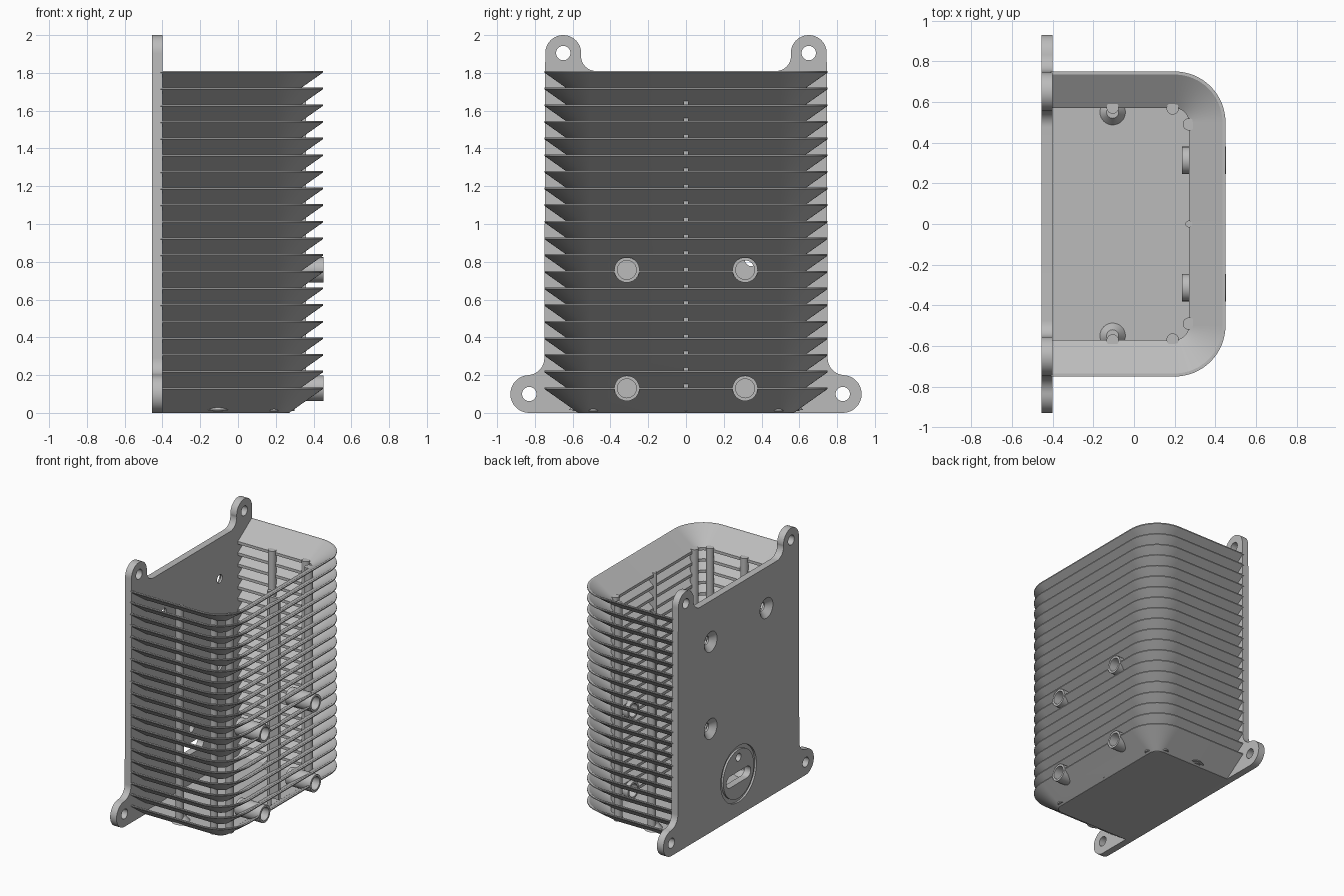
import bpy, bmesh
from math import sin, cos, pi, radians
from mathutils import Matrix, Vector

if "Cube" in bpy.data.objects:
    bpy.data.objects.remove(bpy.data.objects["Cube"])

grey = bpy.data.materials.new("plain grey")
grey.use_nodes = True
COLOUR = (0.5, 0.5, 0.5, 1)
grey.diffuse_color = COLOUR
grey.node_tree.nodes["Principled BSDF"].inputs["Base Color"].default_value = COLOUR

PLATE_BACK, PLATE_FRONT = -0.455, -0.40
TOP, FIRST, FINS = 1.81, 0.135, 20
PITCH = (TOP - FIRST) / (FINS - 1)
RADIUS = 0.25


def finish(bm, name):
    bmesh.ops.recalc_face_normals(bm, faces=bm.faces)
    mesh = bpy.data.meshes.new(name)
    bm.to_mesh(mesh)
    bm.free()
    obj = bpy.data.objects.new(name, mesh)
    mesh.materials.append(grey)
    bpy.context.collection.objects.link(obj)
    return obj


def cylinder(name, start, axis, length, r1, r2=None, sides=32):
    bm = bmesh.new()
    axis = Vector(axis)
    place = Matrix.Translation(Vector(start) + axis * length / 2)
    turn = Vector((0, 0, 1)).rotation_difference(axis).to_matrix().to_4x4()
    bmesh.ops.create_cone(bm, cap_ends=True, segments=sides, radius1=r1,
                          radius2=r1 if r2 is None else r2, depth=length, matrix=place @ turn)
    return finish(bm, name)


def prism(name, points, direction):
    bm = bmesh.new()
    face = bm.faces.new([bm.verts.new(p) for p in points])
    out = bmesh.ops.extrude_face_region(bm, geom=[face])["geom"]
    bmesh.ops.translate(bm, vec=direction, verts=[v for v in out if isinstance(v, bmesh.types.BMVert)])
    return finish(bm, name)


def arc(cy, cz, r, a0, a1, n=12):
    angles = [radians(a0 + (a1 - a0) * i / n) for i in range(n + 1)]
    return [(cy + r * cos(a), cz + r * sin(a)) for a in angles]


def cut(target, cutter, keep=False):
    mod = target.modifiers.new("cut", 'BOOLEAN')
    mod.operation, mod.solver, mod.object = 'DIFFERENCE', 'EXACT', cutter
    bpy.context.view_layer.objects.active = target
    bpy.ops.object.modifier_apply(modifier=mod.name)
    if not keep:
        bpy.data.objects.remove(cutter)


# U-shaped path shared by fins and floor: arc centre and outward angle
path = [(PLATE_FRONT - 0.01, -0.5, -pi / 2)]
for side in (-1, 1):
    for i in range(17):
        step = i / 16 if side > 0 else i / 16 - 1
        path.append((0.2, side * 0.5, step * pi / 2))
path.append((PLATE_FRONT - 0.01, 0.5, pi / 2))


def on_path(inset):
    r = RADIUS - inset
    return [(cx + r * cos(a), cy + r * sin(a)) for cx, cy, a in path]


# Mounting plate with four ears
half = [(0, TOP)] + arc(0.476, 1.89, 0.08, -90, 5) + arc(0.65, 1.905, 0.095, 184, 0, 24)
half += arc(0.84, 0.29, 0.09, 180, 267) + arc(0.83, 0.1, 0.1, 87, -90, 20) + [(0, 0)]
outline = half + [(-y, z) for y, z in reversed(half[1:-1])]
plate = prism("mounting_plate", [(PLATE_BACK, y, z) for y, z in outline],
              (PLATE_FRONT - PLATE_BACK, 0, 0))
for side in (-1, 1):
    for y, z in ((0.65, 1.905), (0.83, 0.1)):
        cut(plate, cylinder("ear_hole", (-0.5, side * y, z), (1, 0, 0), 0.2, 0.038))

# Countersunk screw holes
for y, z in ((-0.345, 1.49), (0.345, 1.49), (0.345, 0.81)):
    cut(plate, cylinder("screw_hole", (-0.5, y, z), (1, 0, 0), 0.2, 0.033))
    cut(plate, cylinder("countersink", (-0.46, y, z), (1, 0, 0), 0.045, 0.085, 0.033))

# Round port with groove, slot and small hole
groove = cylinder("groove", (-0.475, 0, 0.325), (1, 0, 0), 0.035, 0.22, sides=48)
cut(groove, cylinder("groove_core", (-0.5, 0, 0.325), (1, 0, 0), 0.2, 0.19, sides=48))
cut(plate, groove)
slot = arc(0.105, 0.3, 0.045, -90, 90) + arc(-0.105, 0.3, 0.045, 90, 270)
cut(plate, prism("slot", [(-0.5, y, z) for y, z in slot], (0.2, 0, 0)))
cut(plate, cylinder("port_hole", (-0.5, 0, 0.455), (1, 0, 0), 0.2, 0.03))

# Sloping louvre fins: (inset, height below rim)
section = [(0, 0), (0, -0.008), (0.18, -FIRST), (0.18, 0.022 - FIRST), (0.015, 0)]
bm = bmesh.new()
for k in range(FINS):
    z0 = FIRST + k * PITCH
    lines = [[bm.verts.new((x, y, z0 + h)) for x, y in on_path(d)] for d, h in section]
    for a, b in zip(lines, lines[1:] + lines[:1]):
        for i in range(len(path) - 1):
            bm.faces.new((a[i], a[i + 1], b[i + 1], b[i]))
    for end in (0, -1):
        bm.faces.new([line[end] for line in lines])
fins = finish(bm, "louvre_fins")

# Floor
prism("floor", [(x, y, 0) for x, y in on_path(0.178)], (0, 0, 0.024))

# Hollow bosses on the louvred face
for side in (-1, 1):
    for z in (0.13, 0.757):
        y = side * 0.313
        boss = cylinder("boss", (0.235, y, z), (1, 0, 0), 0.217, 0.067)
        bore = cylinder("bore", (0.2, y, z), (1, 0, 0), 0.3, 0.05)
        cut(fins, bore, keep=True)
        cut(boss, bore)

# Upright posts tying the fins together
for side in (-1, 1):
    for x, y in ((-0.105, 0.572), (0.19, 0.568), (0.27, 0.49)):
        cylinder("post", (x, side * y, 0.01), (0, 0, 1), 1.70, 0.03, sides=24)
    cylinder("post_foot", (-0.105, side * 0.55, 0.015), (0, 0, 1), 0.05, 0.07, 0.03)

# Thin middle rod and its rib
cylinder("middle_rod", (0.27, 0, 0.01), (0, 0, 1), 1.70, 0.017, sides=16)
prism("middle_rib", [(0.27, -0.012, 0.1), (0.36, -0.012, 0.1), (0.36, 0.012, 0.1), (0.27, 0.012, 0.1)],
      (0, 0, 1.57))

# Smooth curved surfaces, keep edges sharp
bpy.ops.object.select_all(action='DESELECT')
for obj in bpy.context.collection.objects:
    if obj.type == 'MESH' and grey.name in obj.data.materials:
        obj.select_set(True)
        bpy.context.view_layer.objects.active = obj
bpy.ops.object.shade_smooth_by_angle(angle=radians(30))
